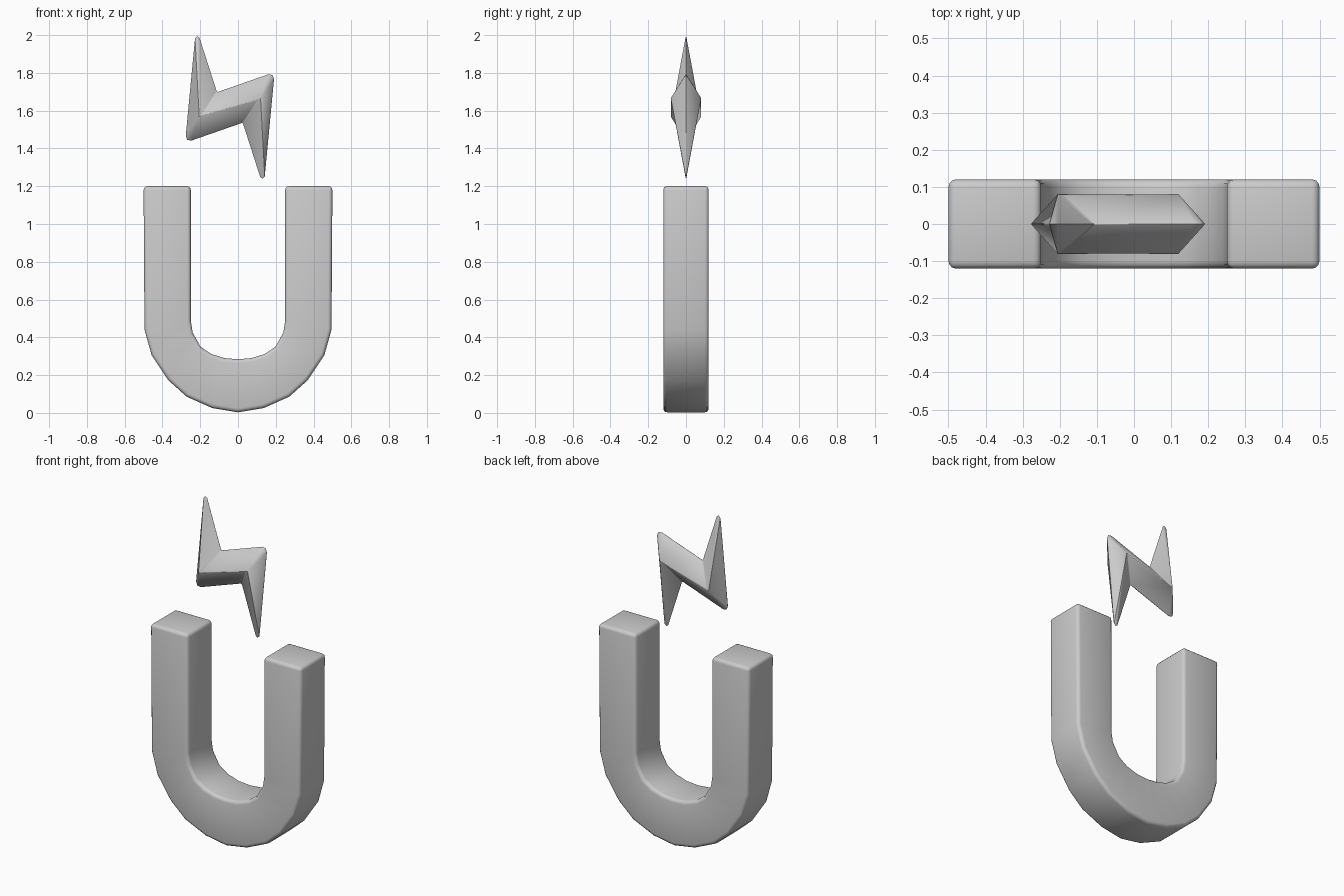
import bpy, bmesh, math

if "Cube" in bpy.data.objects:
    bpy.data.objects.remove(bpy.data.objects["Cube"])


def finish(name, bm, bevel, segments, limit, smooth):
    bmesh.ops.recalc_face_normals(bm, faces=bm.faces)
    mesh = bpy.data.meshes.new(name)
    bm.to_mesh(mesh)
    bm.free()
    ob = bpy.data.objects.new(name, mesh)
    bpy.context.collection.objects.link(ob)
    mod = ob.modifiers.new("bevel", 'BEVEL')
    mod.width = bevel
    mod.segments = segments
    mod.limit_method = 'ANGLE'
    mod.angle_limit = math.radians(limit)
    bpy.ops.object.select_all(action='DESELECT')
    ob.select_set(True)
    bpy.context.view_layer.objects.active = ob
    bpy.ops.object.modifier_apply(modifier=mod.name)
    bpy.ops.object.shade_smooth_by_angle(angle=math.radians(smooth))
    return ob


# Horseshoe: right half of outer and inner curve, mirrored into bridged rings
outer = [(0.50, 1.2), (0.495, 0.44), (0.457, 0.305), (0.368, 0.172),
         (0.272, 0.086), (0.137, 0.026), (0, 0.003)]
inner = [(0.25, 1.2), (0.25, 0.49), (0.24, 0.425), (0.198, 0.35),
         (0.142, 0.312), (0.072, 0.29), (0, 0.284)]


def mirrored(half):
    return half + [(-x, z) for x, z in half[-2::-1]]


bm = bmesh.new()
rows = []
for (ox, oz), (ix, iz) in zip(mirrored(outer), mirrored(inner)):
    rows.append([bm.verts.new(p) for p in ((ox, -0.12, oz), (ix, -0.12, iz),
                                           (ix, 0.12, iz), (ox, 0.12, oz))])
for a, b in zip(rows, rows[1:]):
    for i in range(4):
        j = (i + 1) % 4
        bm.faces.new((a[i], a[j], b[j], b[i]))
bm.faces.new(rows[0])
bm.faces.new(rows[-1])
finish("horseshoe_magnet", bm, 0.02, 3, 60, 40)

# Lightning bolt: half outline turned 180 degrees, rising to a central ridge
half = [(-0.248, 1.439), (-0.270, 1.443), (-0.278, 1.465),
        (-0.228, 1.988), (-0.216, 2.0), (-0.204, 1.992), (-0.11, 1.70)]
ridge = (-0.199, 1.572)
cx, cz = -0.043, 1.617


def turned(p):
    return (2 * cx - p[0], 2 * cz - p[1])


outline = half + [turned(p) for p in half]
n = len(half)
bm = bmesh.new()
rim = [bm.verts.new((x, 0, z)) for x, z in outline]
for y in (-0.08, 0.08):
    peaks = [bm.verts.new((x, y, z)) for x, z in (ridge, turned(ridge))]
    for i in range(2 * n):
        j = (i + 1) % (2 * n)
        p, q = peaks[i // n], peaks[j // n]
        bm.faces.new((rim[i], rim[j], q) if p is q else (rim[i], rim[j], q, p))
finish("lightning_bolt", bm, 0.006, 2, 40, 40)
